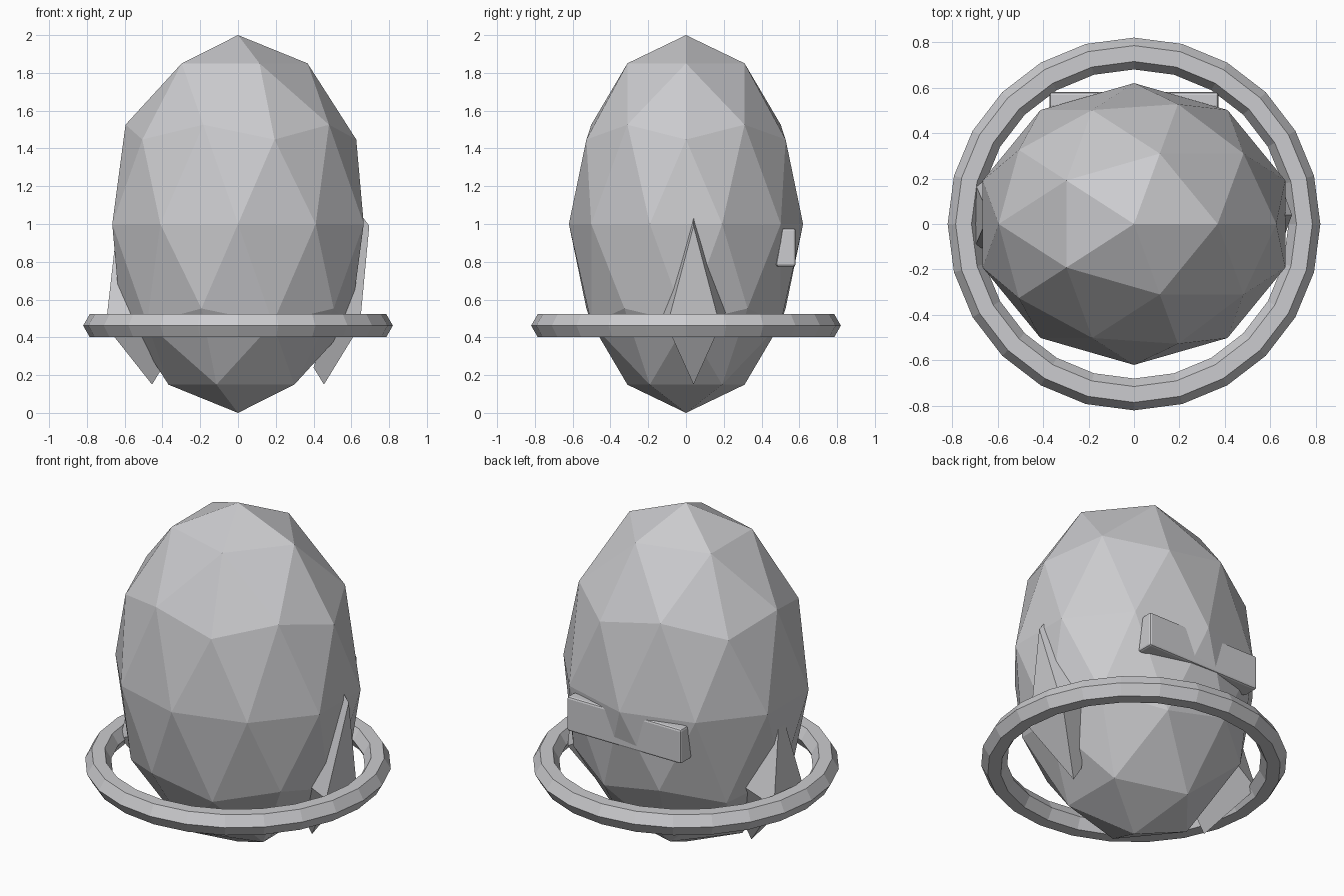
import bpy, bmesh, math
from mathutils import Matrix

if "Cube" in bpy.data.objects:
    bpy.data.objects.remove(bpy.data.objects["Cube"])

grey = bpy.data.materials.new("plain_grey")
grey.diffuse_color = (0.6, 0.6, 0.62, 1)
grey.use_nodes = True
grey.node_tree.nodes["Principled BSDF"].inputs["Base Color"].default_value = grey.diffuse_color


def finish(name, bm):
    bmesh.ops.recalc_face_normals(bm, faces=bm.faces)
    me = bpy.data.meshes.new(name)
    bm.to_mesh(me)
    bm.free()
    me.materials.append(grey)
    ob = bpy.data.objects.new(name, me)
    bpy.context.collection.objects.link(ob)
    return ob


# Faceted egg-shaped shell
bm = bmesh.new()
bmesh.ops.create_icosphere(bm, subdivisions=2, radius=1)
bmesh.ops.transform(bm, verts=bm.verts,
                    matrix=Matrix.Translation((0, 0, 1)) @ Matrix.Diagonal((0.7, 0.62, 1, 1)))
finish("shell", bm)

# Ring with a hexagonal section
bm = bmesh.new()
SEG, SIDES = 24, 6
rings = []
for i in range(SEG):
    a = 2 * math.pi * i / SEG
    row = []
    for j in range(SIDES):
        b = 2 * math.pi * j / SIDES
        r = 0.75 + 0.07 * math.cos(b)
        row.append(bm.verts.new((r * math.cos(a), r * math.sin(a), 0.462 + 0.07 * math.sin(b))))
    rings.append(row)
for i in range(SEG):
    p, q = rings[i], rings[(i + 1) % SEG]
    for j in range(SIDES):
        k = (j + 1) % SIDES
        bm.faces.new((p[j], q[j], q[k], p[k]))
finish("ring", bm)


# Kite-shaped side fins, bent across their widest line
def fin(name, top_x, mid_x, side):
    bm = bmesh.new()
    yc = 0.04
    def kite(tx, tz, mx, mz, hw, bx, bz):
        pts = ((tx, yc, tz), (mx, yc + hw, mz), (bx, yc, bz), (mx, yc - hw, mz))
        return [bm.verts.new((side * x, y, z)) for x, y, z in pts]
    outer = kite(top_x, 0.99, mid_x, 0.46, 0.14, 0.455, 0.15)
    inner = kite(top_x - 0.06, 1.07, 0.50, 0.56, 0.18, 0.40, 0.24)
    for k in (outer, inner):
        bm.faces.new((k[0], k[1], k[3]))
        bm.faces.new((k[1], k[2], k[3]))
    for i in range(4):
        j = (i + 1) % 4
        bm.faces.new((outer[i], outer[j], inner[j], inner[i]))
    finish(name, bm)


fin("right_fin", 0.695, 0.645, 1)
fin("left_fin", 0.64, 0.70, -1)

# Back bar, tapered toward its top, with softened edges
bm = bmesh.new()
bmesh.ops.create_cube(bm, size=1)
for v in bm.verts:
    up = v.co.z > 0
    y = 0.58 if v.co.y > 0 else (0.51 if up else 0.475)
    v.co = (math.copysign(0.372, v.co.x), y, 0.978 if up else 0.775)
bar = finish("back_bar", bm)
bev = bar.modifiers.new("soft_edges", "BEVEL")
bev.width = 0.012
bev.segments = 2
